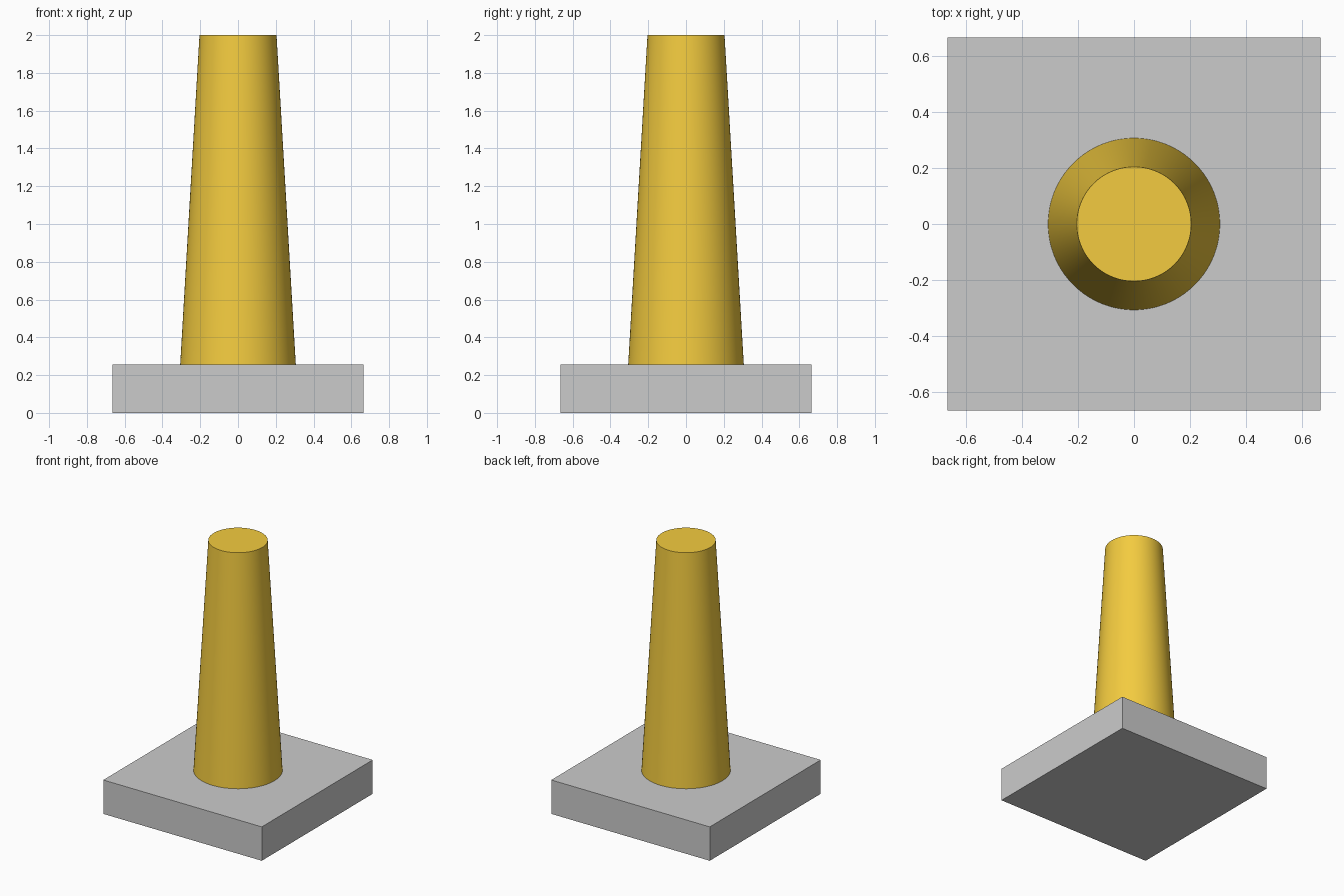
import bpy
import math

if "Cube" in bpy.data.objects:
    bpy.data.objects.remove(bpy.data.objects["Cube"])

BASE_HALF, BASE_TOP, TOP_Z = 0.665, 0.257, 2.0
R_BOTTOM, R_TOP = 0.306, 0.204

# Square base slab
bpy.ops.mesh.primitive_cube_add(size=1, location=(0, 0, BASE_TOP / 2))
base = bpy.context.object
base.name = "base_slab"
base.scale = (2 * BASE_HALF, 2 * BASE_HALF, BASE_TOP)
bpy.ops.object.transform_apply(location=False, rotation=False, scale=True)

# Tapered round post standing on the slab
bpy.ops.mesh.primitive_cone_add(vertices=128, radius1=R_BOTTOM, radius2=R_TOP,
                                depth=TOP_Z - BASE_TOP,
                                location=(0, 0, (TOP_Z + BASE_TOP) / 2))
post = bpy.context.object
post.name = "tapered_post"
bpy.ops.object.shade_smooth_by_angle(angle=math.radians(30))

# Amber colour for the post
amber = bpy.data.materials.new("amber")
amber.diffuse_color = (0.9, 0.6, 0.05, 1)
amber.use_nodes = True
amber.node_tree.nodes["Principled BSDF"].inputs["Base Color"].default_value = amber.diffuse_color
post.data.materials.append(amber)
